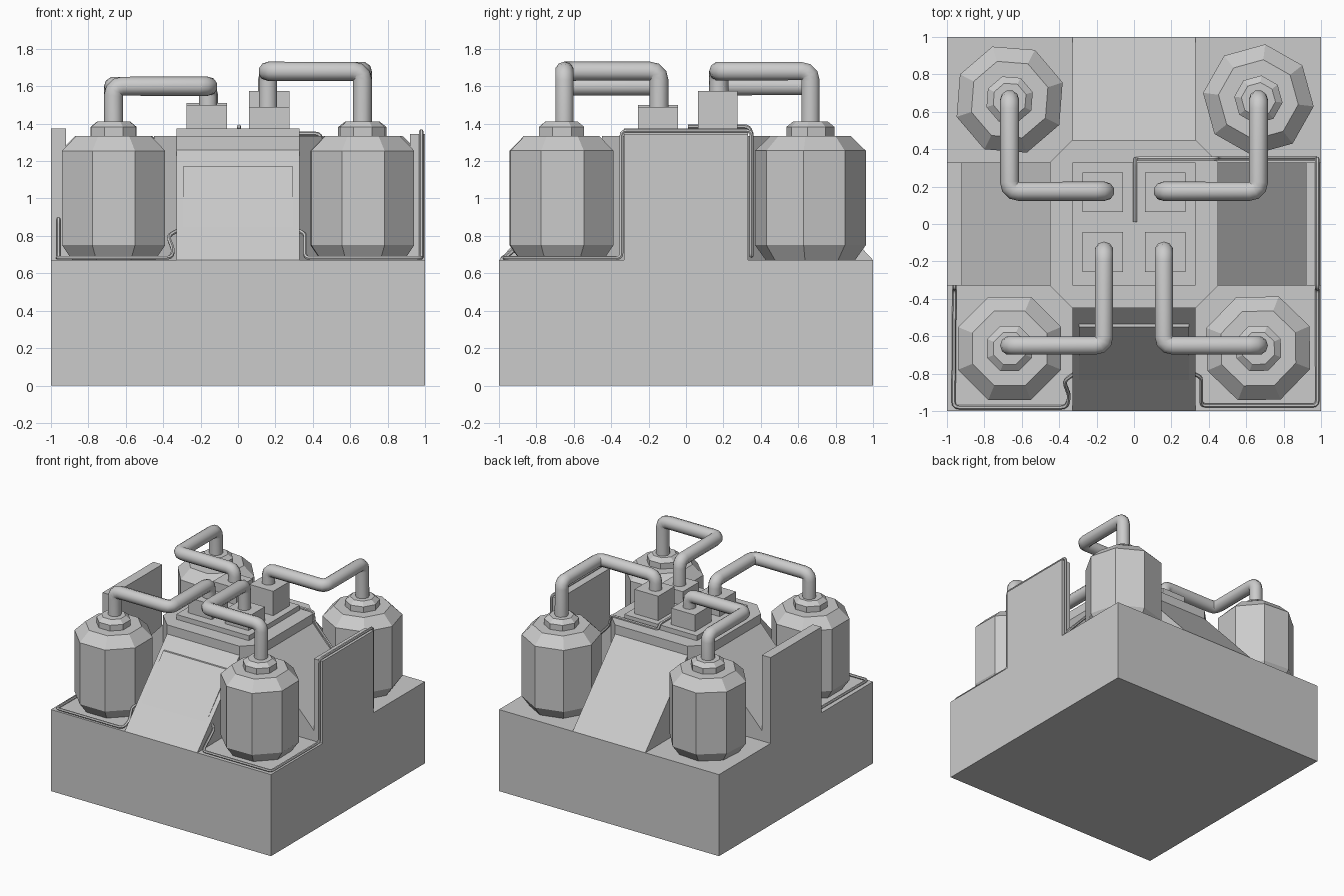
import bpy, bmesh, math
from mathutils import Vector, Matrix

if "Cube" in bpy.data.objects:
    bpy.data.objects.remove(bpy.data.objects["Cube"])


def add_mesh(name, bm):
    bmesh.ops.recalc_face_normals(bm, faces=bm.faces)
    me = bpy.data.meshes.new(name)
    bm.to_mesh(me)
    bm.free()
    ob = bpy.data.objects.new(name, me)
    bpy.context.collection.objects.link(ob)
    return ob


def box(name, x0, x1, y0, y1, z0, z1):
    bm = bmesh.new()
    bmesh.ops.create_cube(bm, size=1)
    for v in bm.verts:
        v.co = ((x0 + x1) / 2 + v.co.x * (x1 - x0),
                (y0 + y1) / 2 + v.co.y * (y1 - y0),
                (z0 + z1) / 2 + v.co.z * (z1 - z0))
    return add_mesh(name, bm)


def prism(name, pts, offset):
    """Extrude a planar outline along an offset vector."""
    bm = bmesh.new()
    face = bm.faces.new([bm.verts.new(p) for p in pts])
    ext = bmesh.ops.extrude_face_region(bm, geom=[face], use_keep_orig=True)
    bmesh.ops.translate(bm, vec=offset,
                        verts=[g for g in ext["geom"] if isinstance(g, bmesh.types.BMVert)])
    return add_mesh(name, bm)


def lathe(name, profile, x, y, turn, sides=8):
    """Faceted solid of revolution from (radius, z) pairs."""
    bm = bmesh.new()
    rings = []
    for r, z in profile:
        angles = [turn + math.tau * i / sides for i in range(sides)]
        rings.append([bm.verts.new((x + r * math.cos(a), y + r * math.sin(a), z)) for a in angles])
    for a, b in zip(rings, rings[1:]):
        for i in range(sides):
            j = (i + 1) % sides
            bm.faces.new((a[i], a[j], b[j], b[i]))
    bm.faces.new(rings[0])
    bm.faces.new(rings[-1])
    return add_mesh(name, bm)


def pipe(name, pts, radius, bend, resolution):
    """Round pipe along a polyline with rounded corners."""
    pts = [Vector(p) for p in pts]
    path = [pts[0]]
    for a, b, c in zip(pts, pts[1:], pts[2:]):
        p = b + (a - b).normalized() * min(bend, (a - b).length * 0.45)
        q = b + (c - b).normalized() * min(bend, (c - b).length * 0.45)
        for t in (0, 1 / 3, 2 / 3, 1):
            path.append(p * (1 - t) ** 2 + b * 2 * t * (1 - t) + q * t ** 2)
    path.append(pts[-1])
    cu = bpy.data.curves.new(name, "CURVE")
    cu.dimensions = "3D"
    cu.bevel_depth = radius
    cu.bevel_resolution = resolution
    cu.use_fill_caps = True
    sp = cu.splines.new("POLY")
    sp.points.add(len(path) - 1)
    for point, co in zip(sp.points, path):
        point.co = (*co, 1)
    ob = bpy.data.objects.new(name, cu)
    bpy.context.collection.objects.link(ob)
    bpy.ops.object.select_all(action="DESELECT")
    ob.select_set(True)
    bpy.context.view_layer.objects.active = ob
    bpy.ops.object.convert(target="MESH")
    bpy.ops.object.shade_smooth_by_angle(angle=math.radians(50))


FLOOR = 0.67

# Base and octagonal core with a raised top plate
box("base", -1, 1, -1, 1, 0, FLOOR)
a, b = 0.33, 0.45
outline = [(a, -b), (b, -a), (b, a), (a, b), (-a, b), (-b, a), (-b, -a), (-a, -b)]
prism("core", [(x, y, FLOOR) for x, y in outline], (0, 0, 1.335 - FLOOR))
box("core_top_plate", -a, a, -a, a, 1.33, 1.375)

# Ramps leaning on all four sides of the core
for i, side in enumerate(("front", "right", "back", "left")):
    ramp = prism(side + "_ramp", [(-a, -1, FLOOR), (-a, -b, 1.26), (-a, -b, FLOOR)], (2 * a, 0, 0))
    ramp.data.transform(Matrix.Rotation(i * math.pi / 2, 4, "Z"))

# Slightly steeper hatch on the front ramp
prism("front_hatch", [(-0.295, -0.91, 0.762), (-0.295, -0.55, 1.17), (-0.295, -0.5, 1.17),
                      (-0.295, -0.5, 0.762)], (0.59, 0, 0))

# Upright side walls
box("left_wall", -1, -0.92, -a, a, FLOOR, 1.375)
box("right_wall", 0.92, 1, -a, a, FLOOR, 1.345)

# Tanks with caps, pipe sockets and large pipes
tank_profile = [(0.24, FLOOR), (0.298, 0.75), (0.298, 1.255), (0.215, 1.335)]
cap_profile = [(0.13, 1.33), (0.13, 1.382), (0.092, 1.412)]
corners = [("front_left", -1, -1, 22.5, 1.50, 1.60), ("front_right", 1, -1, 23.5, 1.49, 1.68),
           ("back_left", -1, 1, 18, 1.51, 1.60), ("back_right", 1, 1, 38, 1.575, 1.68)]
for name, sx, sy, turn, block_top, pipe_z in corners:
    cx, cy = 0.665 * sx, 0.665 * sy
    lathe(name + "_tank", tank_profile, cx, cy, math.radians(turn))
    lathe(name + "_tank_cap", cap_profile, cx, cy, math.radians(turn))
    bx, by = 0.167 * sx, 0.165 * sy + (0.015 if sy < 0 else 0.005)
    box(name + "_socket", bx - 0.108, bx + 0.108, by - 0.106, by + 0.106, 1.37, block_top)
    if sy < 0:   # front pipes run sideways first, then back
        ex, ey = 0.16 * sx, -0.145
        elbow = (ex, cy + 0.015, pipe_z)
    else:        # back pipes run forward first, then sideways
        ex, ey = 0.155 * sx, 0.175
        elbow = (cx, ey, pipe_z)
    start = Vector((cx, cy + (0.015 if sy < 0 else 0), 1.38))
    pipe(name + "_pipe", [start, (start.x, start.y, pipe_z), elbow,
                          (ex, ey, pipe_z), (ex, ey, block_top - 0.05)], 0.051, 0.05, 3)

# Thin conduits around the front tanks, right wall and core
pipe("left_conduit", [(-0.96, -0.32, 0.89), (-0.96, -0.345, 0.89), (-0.96, -0.345, 0.682),
                      (-0.965, -0.98, 0.682), (-0.36, -0.98, 0.682), (-0.345, -0.92, 0.72),
                      (-0.375, -0.84, 0.80), (-0.32, -0.80, 0.83)], 0.011, 0.03, 1)
pipe("right_conduit", [(0.32, -0.80, 0.83), (0.36, -0.82, 0.81), (0.36, -0.97, 0.682),
                       (0.98, -0.97, 0.682), (0.98, -0.345, 0.682), (0.98, -0.345, 1.36),
                       (0.98, 0.35, 1.36), (0.98, 0.35, 0.682), (0.95, 0.35, 0.725),
                       (0.45, 0.35, 1.262), (0.44, 0.35, 1.346), (0.005, 0.35, 1.346),
                       (0.005, 0.335, 1.385), (0.005, 0.01, 1.385)], 0.011, 0.025, 1)
